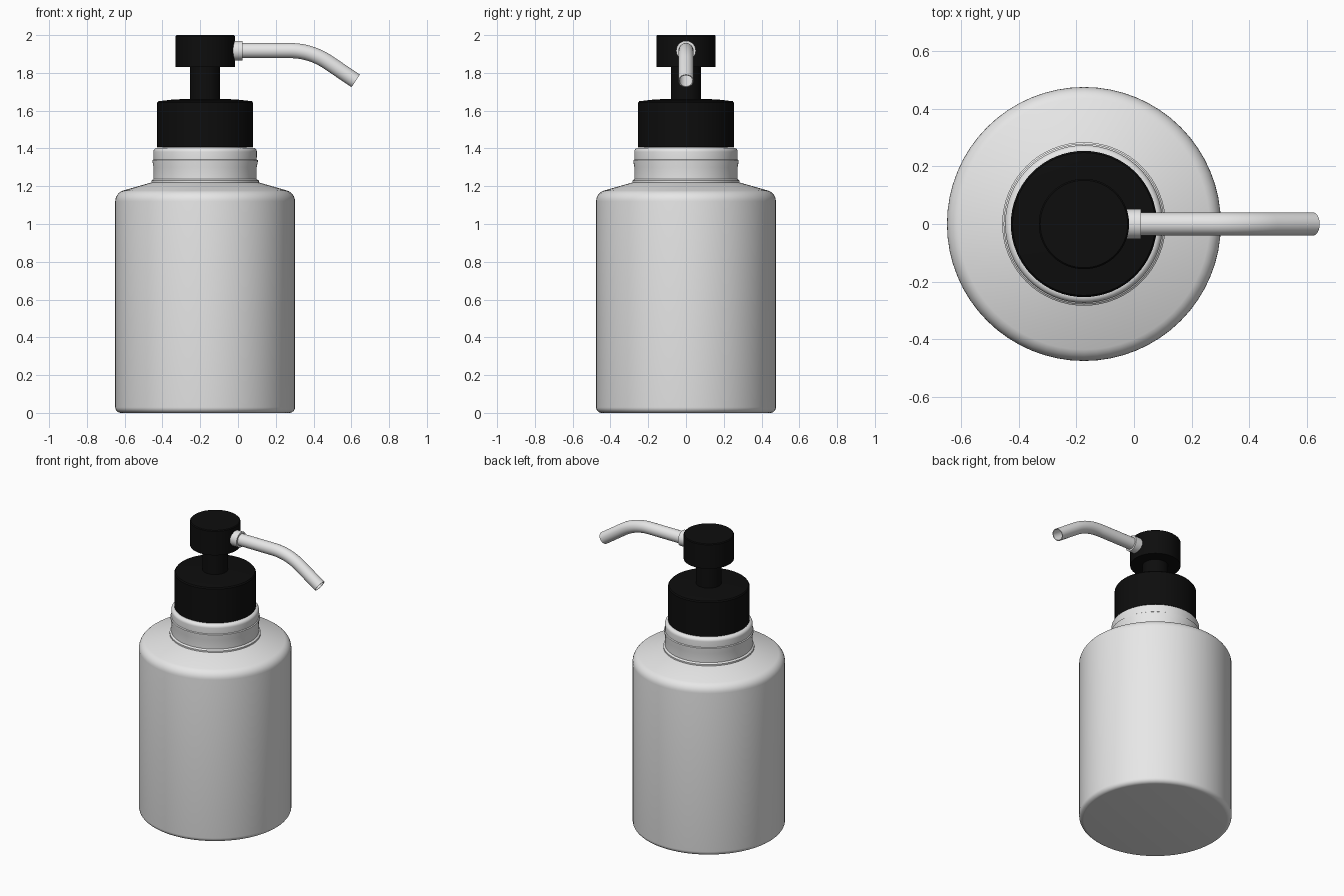
import bpy, bmesh, math
from mathutils import Vector, Matrix

if "Cube" in bpy.data.objects:
    bpy.data.objects.remove(bpy.data.objects["Cube"], do_unlink=True)

AXIS_X = -0.174


def material(name, value, roughness):
    mat = bpy.data.materials.new(name)
    mat.use_nodes = True
    colour = (value, value, value, 1)
    mat.diffuse_color = colour
    shader = mat.node_tree.nodes["Principled BSDF"]
    shader.inputs["Base Color"].default_value = colour
    shader.inputs["Roughness"].default_value = roughness
    return mat


white = material("white plastic", 0.8, 0.4)
black = material("black plastic", 0.004, 0.4)


def finish(name, bm, mat, angle):
    bmesh.ops.recalc_face_normals(bm, faces=bm.faces)
    mesh = bpy.data.meshes.new(name)
    bm.to_mesh(mesh)
    bm.free()
    mesh.materials.append(mat)
    obj = bpy.data.objects.new(name, mesh)
    bpy.context.collection.objects.link(obj)
    bpy.ops.object.select_all(action="DESELECT")
    obj.select_set(True)
    bpy.context.view_layer.objects.active = obj
    bpy.ops.object.shade_smooth_by_angle(angle=math.radians(angle))
    return obj


def lathe(name, profile, mat, angle=30, steps=64, place=None):
    """Spin (radius, height) points around the local z axis."""
    bm = bmesh.new()
    verts = [bm.verts.new((r, 0, z)) for r, z in profile]
    edges = [bm.edges.new(pair) for pair in zip(verts, verts[1:])]
    bmesh.ops.spin(bm, geom=verts + edges, cent=(0, 0, 0), axis=(0, 0, 1),
                   angle=math.tau, steps=steps)
    bmesh.ops.remove_doubles(bm, verts=bm.verts, dist=0.0002)
    bm.transform(place or Matrix.Translation((AXIS_X, 0, 0)))
    return finish(name, bm, mat, angle)


def arc(r, z, radius, start, end, count=6):
    """Rounded profile corner centred on (r, z), angles in degrees."""
    angles = [math.radians(start + (end - start) * i / count) for i in range(count + 1)]
    return [(r + radius * math.cos(a), z + radius * math.sin(a)) for a in angles]


# Bottle: rounded base, straight wall, sloping shoulder, beaded neck
lathe("bottle",
      [(0, 0)] + arc(0.446, 0.03, 0.03, -90, 0)
      + arc(0.416, 1.12, 0.06, 0, 70)
      + [(0.284, 1.22), (0.284, 1.23), (0.273, 1.238), (0.273, 1.30), (0.279, 1.33)]
      + [(0.279, 1.338), (0.273, 1.342)]
      + arc(0.252, 1.382, 0.022, 0, 90)
      + [(0.22, 1.404), (0.22, 1.42), (0, 1.42)], white)

# Screw cap with a slightly domed top
lathe("screw_cap", [(0, 1.408), (0.254, 1.408), (0.254, 1.642), (0.248, 1.65),
                    (0.16, 1.66), (0, 1.663)], black)

# Pump stem and pressing head
lathe("pump_stem", [(0, 1.65), (0.08, 1.65), (0.08, 1.84), (0, 1.84)], black)
lathe("pump_head", [(0, 1.83), (0.157, 1.83), (0.157, 1.995), (0.152, 2.0), (0, 2.0)], black)

# Collar where the spout leaves the head
SPOUT_Z = 1.918
lathe("spout_collar", [(0, -0.035), (0.052, -0.035), (0.052, 0.025), (0, 0.025)], white,
      steps=32,
      place=Matrix.Translation((0, 0, SPOUT_Z)) @ Matrix.Rotation(math.pi / 2, 4, "Y"))

# Spout: straight run, gentle downward bend, straight open tip
tilt = math.radians(34)
bend = 0.36
path = [Vector((0.0, 0, SPOUT_Z)), Vector((0.15, 0, SPOUT_Z))]
angles = [0.0, 0.0]
start = 0.275
for i in range(13):
    a = tilt * i / 12
    path.append(Vector((start + bend * math.sin(a), 0, SPOUT_Z - bend * (1 - math.cos(a)))))
    angles.append(a)
tip_x = 0.623
path.append(Vector((tip_x, 0, path[-1].z - (tip_x - path[-1].x) * math.tan(tilt))))
angles.append(tilt)

bm = bmesh.new()
SIDES = 32
rings = []


def add_ring(centre, a, radius):
    up = Vector((math.sin(a), 0, math.cos(a)))
    side = Vector((0, 1, 0))
    rings.append([bm.verts.new(centre + radius * (up * math.cos(t) + side * math.sin(t)))
                  for t in (math.tau * k / SIDES for k in range(SIDES))])


for centre, a in zip(path, angles):
    add_ring(centre, a, 0.04)
for centre, a in reversed(list(zip(path, angles))):
    add_ring(centre, a, 0.035)
for lower, upper in zip(rings, rings[1:]):
    for k in range(SIDES):
        n = (k + 1) % SIDES
        bm.faces.new((lower[k], lower[n], upper[n], upper[k]))
bm.faces.new(rings[-1])
finish("spout", bm, white, 40)
